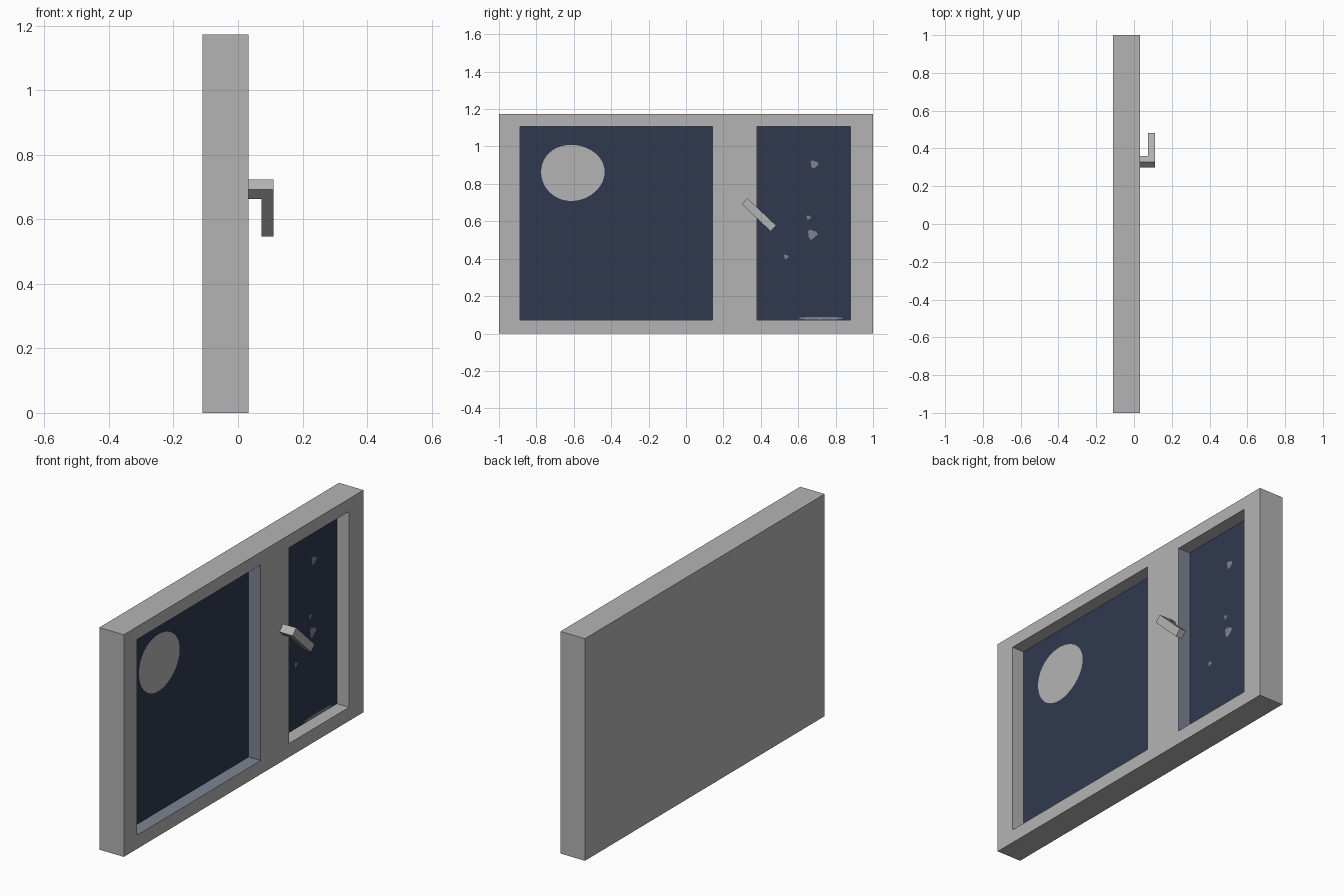
import bpy, bmesh, math
from mathutils import Matrix, Vector

if "Cube" in bpy.data.objects:
    bpy.data.objects.remove(bpy.data.objects["Cube"])


def srgb(h):
    c = [int(h[i:i + 2], 16) / 255 for i in (0, 2, 4)]
    return [v / 12.92 if v <= 0.04045 else ((v + 0.055) / 1.055) ** 2.4 for v in c] + [1]


def material(name, h):
    m = bpy.data.materials.new(name)
    m.diffuse_color = srgb(h)
    m.use_nodes = True
    m.node_tree.nodes["Principled BSDF"].inputs["Base Color"].default_value = m.diffuse_color
    return m


GREY = material("frame grey", "b4b4b4")
NAVY = material("night blue", "2f394e")
SLATE = material("slate blue", "7c8594")

BACK, FRONT, DEPTH = -0.11, 0.033, 0.071
GLASS = FRONT - DEPTH
YS = [-1, -0.888, 0.142, 0.38, 0.88, 1]
ZS = [0, 0.072, 1.106, 1.173]


def finish(name, bm, mats):
    me = bpy.data.meshes.new(name)
    bm.to_mesh(me)
    bm.free()
    for m in mats:
        me.materials.append(m)
    ob = bpy.data.objects.new(name, me)
    bpy.context.collection.objects.link(ob)
    return ob


# Window frame: front wall as a grid of cells, with two cells sunk as panes
bm = bmesh.new()
grid = [[bm.verts.new((FRONT, y, z)) for z in ZS] for y in YS]
panes = []
for i in range(len(YS) - 1):
    for j in range(len(ZS) - 1):
        f = bm.faces.new((grid[i][j], grid[i + 1][j], grid[i + 1][j + 1], grid[i][j + 1]))
        if j == 1 and i in (1, 3):
            panes.append(f)
rim = [e for e in bm.edges if e.is_boundary]
shell = bmesh.ops.extrude_edge_only(bm, edges=rim)["geom"]
for v in (g for g in shell if isinstance(g, bmesh.types.BMVert)):
    v.co.x = BACK
bmesh.ops.edgeloop_fill(bm, edges=[e for e in bm.edges if e.is_boundary])
for f in bmesh.ops.extrude_discrete_faces(bm, faces=panes)["faces"]:
    for v in f.verts:
        v.co.x = GLASS
bmesh.ops.recalc_face_normals(bm, faces=bm.faces)
for f in bm.faces:
    c = f.calc_center_median()
    if abs(c.x - GLASS) < 1e-4:
        f.material_index = 1          # panes
    elif abs(c.x - (GLASS + FRONT) / 2) < 1e-4:
        inner = abs(c.y - 0.142) < 0.01 or abs(c.y - 0.38) < 0.01
        sill = c.z < 0.1 and c.y < 0
        if inner or sill:
            f.material_index = 2      # reveals beside the mullion, left sill
finish("window_frame", bm, [GREY, NAVY, SLATE])


# Painted spots on the panes
def spot(name, y, z, ry, rz, mat, n=10, wobble=0.0):
    bm = bmesh.new()
    ring = []
    for k in range(n):
        a = 2 * math.pi * k / n
        s = 1 + wobble * math.sin(3 * a + 1)
        ring.append(bm.verts.new((GLASS + 0.002, y + ry * s * math.cos(a), z + rz * s * math.sin(a))))
    bm.faces.new(ring)
    finish(name, bm, [mat])


spot("moon", -0.607, 0.86, 0.17, 0.15, GREY, 40, 0.015)
SPECKS = [(0.685, 0.905, 0.020), (0.675, 0.53, 0.025), (0.535, 0.41, 0.012), (0.655, 0.62, 0.011)]
for k, (y, z, r) in enumerate(SPECKS):
    spot(f"star_speck_{k + 1}", y, z, r, r, SLATE, 10, 0.25)
spot("horizon_glow", 0.72, 0.0815, 0.12, 0.008, SLATE, 16)


# Handle: L-shaped profile (depth, length), given width and tilted
PROFILE = [(FRONT, 0), (0.11, 0), (0.11, 0.212), (0.073, 0.212), (0.073, 0.042), (FRONT, 0.042)]
bm = bmesh.new()
face = bm.faces.new([bm.verts.new((x, l, 0)) for x, l in PROFILE])
side = bmesh.ops.extrude_face_region(bm, geom=[face])["geom"]
bmesh.ops.translate(bm, verts=[g for g in side if isinstance(g, bmesh.types.BMVert)], vec=(0, 0, 0.043))
bmesh.ops.recalc_face_normals(bm, faces=bm.faces)
bm.transform(Matrix.Translation(Vector((0, 0.299, 0.692))) @ Matrix.Rotation(math.radians(-43.5), 4, 'X'))
finish("handle", bm, [GREY])
